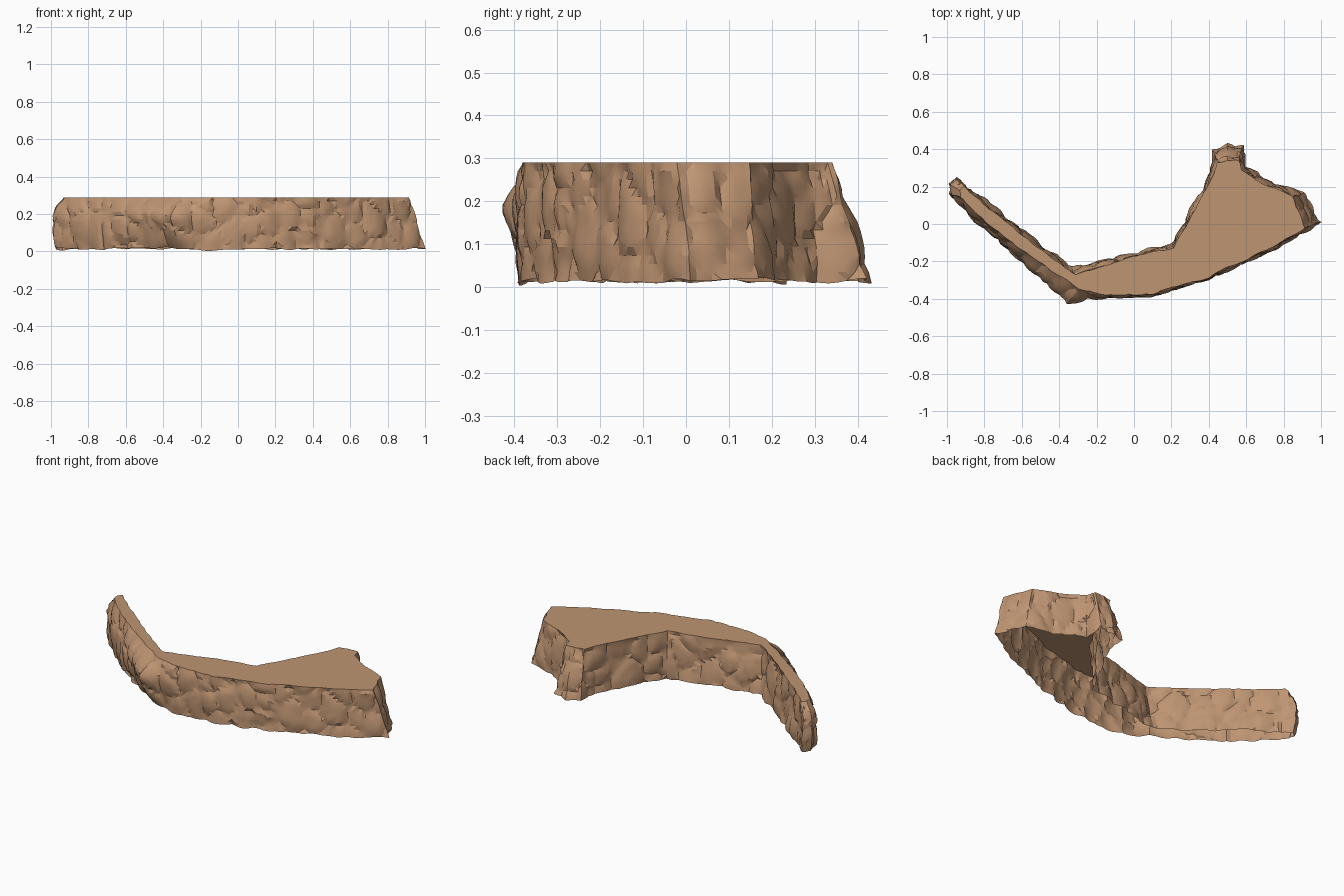
import bpy
import bmesh
from mathutils import Vector, noise
from mathutils.geometry import delaunay_2d_cdt

cube = bpy.data.objects.get("Cube")
if cube:
    bpy.data.objects.remove(cube)

TOP, FOOT = 0.29, 0.015
ROWS, STEP = 14, 0.022

# Outline stations: widest x, y, then rim x, y, then how far the foot tucks under
STATIONS = [
    (-1, .16, -.93, .14, .3), (-.8, -.03, -.78, 0, .3), (-.6, -.21, -.56, -.17, .5),
    (-.36, -.425, -.29, -.35, .9), (-.18, -.4, -.14, -.38, .4), (.1, -.39, .1, -.375, .2),
    (.4, -.3, .4, -.285, 0), (.76, -.14, .74, -.125, 0), (1, .01, .91, -.02, 0),
    (.92, .18, .85, .15, 0), (.76, .22, .72, .2, 0), (.6, .31, .585, .29, 0),
    (.585, .42, .56, .34, 0), (.5, .435, .5, .345, 0), (.42, .4, .44, .33, 0),
    (.41, .28, .425, .27, 0), (.33, .13, .345, .12, 0), (.2, -.1, .21, -.125, 0),
    (-.05, -.16, -.05, -.185, 0), (-.33, -.23, -.31, -.27, 0),
    (-.6, -.02, -.615, -.045, 0), (-.87, .19, -.87, .165, .1),
    (-.95, .25, -.91, .2, .3), (-1, .22, -.93, .18, .3),
]


def resample(stations):
    """Split the closed outline into even short steps."""
    out = []
    for a, b in zip(stations, stations[1:] + stations[:1]):
        length = (Vector(a[:2]) - Vector(b[:2])).length
        n = max(1, round(length / STEP))
        for i in range(n):
            out.append([p + (q - p) * i / n for p, q in zip(a, b)])
    return out


def inset(t, tuck):
    """How far the wall has moved from the widest line to the rim at height t."""
    peak = 0.6
    if t < peak:
        curved = tuck * (1 - t / peak) ** 1.3
    else:
        curved = ((t - peak) / (1 - peak)) ** 1.6
    weight = min(1, 4 * tuck)
    return weight * curved + (1 - weight) * t ** 1.2


def roughness(p):
    """Chipped stone: broad lumps, slanted chips and narrow cracks."""
    q = Vector((p.x, p.y, p.z * 0.7 + p.x * 0.2))
    near, second = noise.voronoi(q * 9)[0][:2]
    crack = max(0, 1 - (second - near) / 0.2)
    slabs = noise.cell(q * 14)
    return 0.009 * noise.noise(q * 6) + 0.02 * (0.42 - near) - 0.008 * crack + 0.004 * slabs


# Rock wall rows, chipped along the outline normal
outline = resample(STATIONS)
count = len(outline)
bm = bmesh.new()
rows = []
for r in range(ROWS + 1):
    t = r / ROWS
    row = []
    for i, (x, y, tx, ty, tuck) in enumerate(outline):
        f = inset(t, tuck)
        before, after = outline[i - 1], outline[(i + 1) % count]
        normal = Vector((after[1] - before[1], before[0] - after[0], 0)).normalized()
        p = Vector((x + (tx - x) * f, y + (ty - y) * f, FOOT + (TOP - FOOT) * t))
        p += normal * roughness(p) * (0.4 if r == ROWS else 1)
        if r == 0:
            p.z = max(0, p.z + 0.016 * noise.noise(p * 9))
        row.append(bm.verts.new(p))
    rows.append(row)

for low, high in zip(rows, rows[1:]):
    for i in range(count):
        j = (i + 1) % count
        bm.faces.new((low[i], low[j], high[j], high[i]))
bmesh.ops.triangulate(bm, faces=bm.faces[:])

# Flat top that follows the concave rim; the underside stays open
rim = [v.co.xy for v in rows[-1]]
points, _, triangles, *_ = delaunay_2d_cdt(rim, [], [list(range(count))], 1, 1e-5)
cap = [bm.verts.new((p.x, p.y, TOP)) for p in points]
for triangle in triangles:
    face = bm.faces.new([cap[k] for k in triangle])
    face.normal_update()
    if face.normal.z < 0:
        face.normal_flip()
bmesh.ops.remove_doubles(bm, verts=cap + rows[-1], dist=0.0005)

mesh = bpy.data.meshes.new("cliff_ledge")
bm.to_mesh(mesh)
bm.free()
cliff = bpy.data.objects.new("cliff_ledge", mesh)
bpy.context.collection.objects.link(cliff)

# Sandstone colour
stone = bpy.data.materials.new("tan_sandstone")
stone.use_nodes = True
colour = (0.52, 0.30, 0.17, 1)
stone.diffuse_color = colour
bsdf = stone.node_tree.nodes["Principled BSDF"]
bsdf.inputs["Base Color"].default_value = colour
bsdf.inputs["Roughness"].default_value = 0.9
mesh.materials.append(stone)

# Soft chips with crisp breaks
bpy.ops.object.select_all(action="DESELECT")
cliff.select_set(True)
bpy.context.view_layer.objects.active = cliff
bpy.ops.object.shade_smooth_by_angle(angle=0.35)
